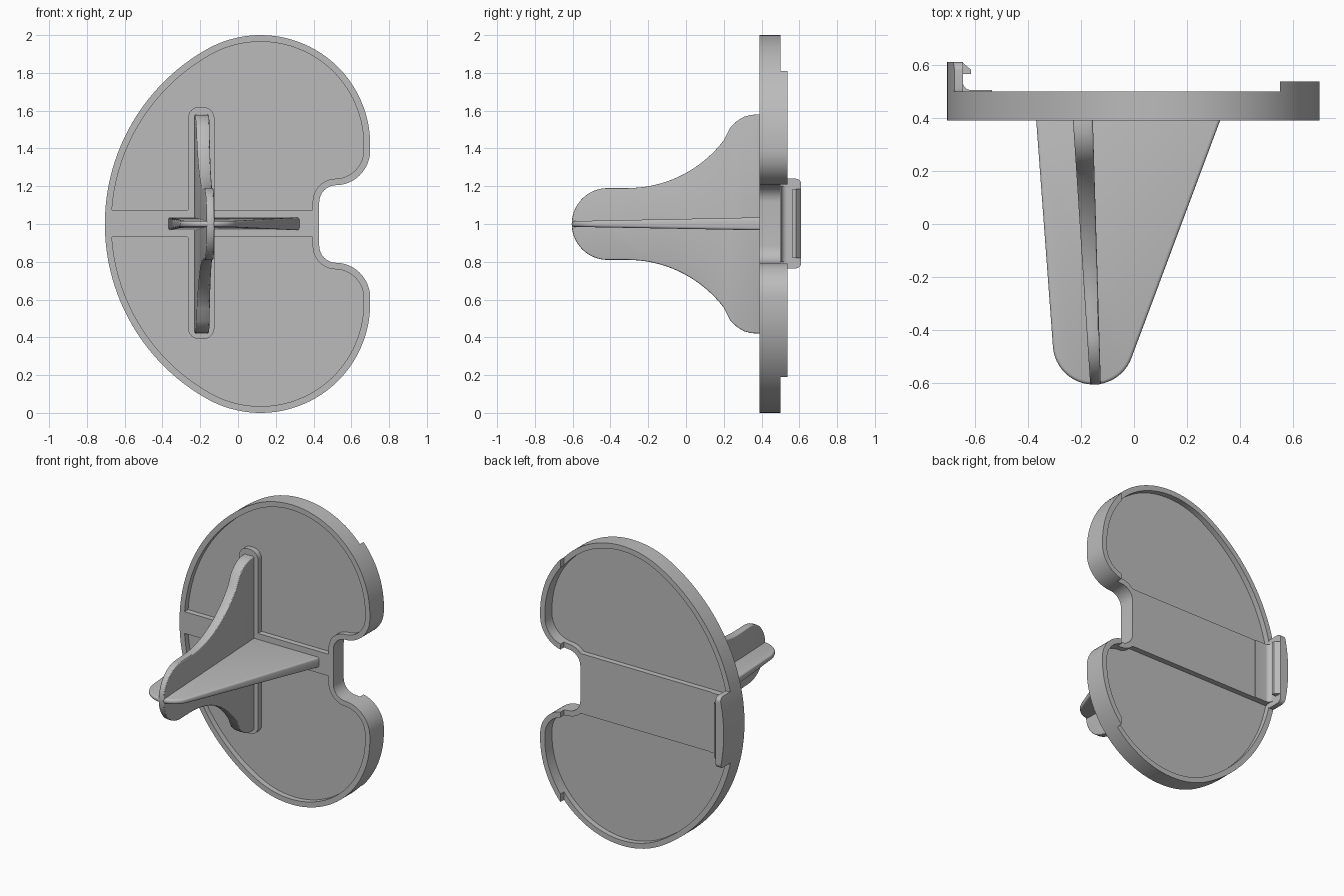
import bpy, bmesh
from math import sin, cos, radians, atan2, degrees, sqrt
from mathutils import Vector

cube = bpy.data.objects.get("Cube")
if cube:
    bpy.data.objects.remove(cube)

grey = bpy.data.materials.new("plain grey")
grey.use_nodes = True
grey.diffuse_color = (0.5, 0.5, 0.5, 1)
grey.node_tree.nodes["Principled BSDF"].inputs["Base Color"].default_value = (0.5, 0.5, 0.5, 1)


def prism(name, points, axis, low, high):
    """Extrude a 2D profile along an axis; the profile uses the other two axes in order."""
    bm = bmesh.new()

    def place(p, h):
        co = list(p)
        co.insert(axis, h)
        return bm.verts.new(co)
    bottom = [place(p, low) for p in points]
    top = [place(p, high) for p in points]
    bm.faces.new(bottom)
    bm.faces.new(top[::-1])
    for i in range(len(points)):
        j = (i + 1) % len(points)
        bm.faces.new((bottom[j], bottom[i], top[i], top[j]))
    bmesh.ops.recalc_face_normals(bm, faces=bm.faces)
    mesh = bpy.data.meshes.new(name)
    bm.to_mesh(mesh)
    bm.free()
    obj = bpy.data.objects.new(name, mesh)
    bpy.context.collection.objects.link(obj)
    mesh.materials.append(grey)
    return obj


def box(name, x, y, z):
    return prism(name, [(x[0], z[0]), (x[1], z[0]), (x[1], z[1]), (x[0], z[1])], 1, *y)


def apply(obj, mod):
    bpy.context.view_layer.objects.active = obj
    bpy.ops.object.modifier_apply(modifier=mod.name)


def combine(obj, other, operation="DIFFERENCE", keep=False):
    mod = obj.modifiers.new("cut", "BOOLEAN")
    mod.operation, mod.solver, mod.object = operation, "EXACT", other
    apply(obj, mod)
    if not keep:
        bpy.data.objects.remove(other)


def round_corners(obj, axis, radius, segments=6):
    """Round the sharp edges that run along one axis."""
    bm = bmesh.new()
    bm.from_mesh(obj.data)
    bmesh.ops.remove_doubles(bm, verts=bm.verts, dist=1e-5)
    edges = []
    for e in bm.edges:
        d = (e.verts[0].co - e.verts[1].co).normalized()
        if abs(d[axis]) > 0.99 and e.calc_face_angle(0) > radians(35):
            edges.append(e)
    bmesh.ops.bevel(bm, geom=edges, offset=radius, segments=segments,
                    profile=0.5, affect="EDGES", clamp_overlap=True)
    bm.to_mesh(obj.data)
    bm.free()


def smooth(obj):
    bpy.ops.object.select_all(action="DESELECT")
    obj.select_set(True)
    bpy.context.view_layer.objects.active = obj
    bpy.ops.object.shade_smooth_by_angle(angle=radians(30))


def arc(cx, cz, r, start, end, n):
    return [(cx + r * cos(radians(start + (end - start) * i / n)),
             cz + r * sin(radians(start + (end - start) * i / n))) for i in range(n + 1)]


def outline(d):
    """Kidney-shaped outline, moved inward by d."""
    join = degrees(atan2(0.42, 0.12 - 0.3576))
    upper = arc(0.52, 1.115, 0.09 + d, 180, 90, 10)            # notch fillet
    upper += arc(0.515, 1.39, 0.185 - d, -90, 0, 12)           # lobe corner
    upper += arc(0.12, 1.42, 0.58 - d, 0, join, 36)            # top of the lobe
    upper += arc(0.3576, 1.0, 1.0626 - d, join, 180, 30)[1:]   # long side
    lower = [(x, 2 - z) for x, z in upper[-2::-1]]
    return upper + lower


FRONT, BACK, LIP, RIM = 0.39, 0.50, 0.538, 0.035

# Plate, with a taller lip beside the notch
plate = prism("plate", outline(0), 1, FRONT, LIP)
combine(plate, box("trim", (-1, 0.55), (BACK, 0.7), (-0.5, 2.5)))

# Front pockets, leaving a rim, a band and a strip under the fins
pocket = prism("front_pocket", outline(RIM), 1, 0.3, FRONT + 0.037)
combine(pocket, box("front_band", (-1, 1), (0.2, 0.6), (0.93, 1.075)))
strip = box("front_strip", (-0.265, -0.125), (0.2, 0.6), (0.39, 1.62))
round_corners(strip, 1, 0.06)
combine(pocket, strip)
round_corners(pocket, 1, 0.035)
combine(plate, pocket)

# Back pockets, leaving a rim and a wide band
pocket = prism("back_pocket", outline(RIM), 1, BACK - 0.037, 0.7)
combine(pocket, box("back_band", (-1, 1), (0.3, 0.9), (0.8, 1.2)))
round_corners(pocket, 1, 0.025)
combine(plate, pocket)
smooth(plate)

# Catch on the narrow side: upright wall, filleted foot and thin pad
foot = [(-0.615 + x, 0.535 + y) for x, y in arc(0, 0, 0.03, 180, 270, 6)]
wall = prism("catch_wall", [(-0.72, 0.48), (-0.72, 0.61), (-0.645, 0.61)] + foot
             + [(-0.535, 0.505), (-0.535, 0.48)], 2, 0.8, 1.2)
ends = prism("catch_ends", [(-0.72, 0.48), (-0.72, 0.61), (-0.645, 0.61), (-0.645, 0.48)],
             2, 0.765, 1.24)
round_corners(ends, 0, 0.03)
combine(wall, ends, "UNION")
hook = prism("catch_hook", [(-0.66, 0.565), (-0.66, 0.608), (-0.645, 0.608),
                            (-0.615, 0.582), (-0.615, 0.565)], 2, 0.82, 1.185)
combine(wall, hook, "UNION")
combine(wall, prism("catch_limit", outline(0), 1, 0.45, 0.7), "INTERSECT")
wall.name = "catch"
smooth(wall)


def taper(obj, axis, tip, base):
    """Set the two sides of a fin from (low, high) at its tip and at its base."""
    for v in obj.data.vertices:
        t = (v.co.y + 0.605) / (FRONT + 0.605)
        side = 1 if v.co[axis] > 0 else 0
        v.co[axis] = tip[side] + (base[side] - tip[side]) * t


def finish_fin(obj, width):
    mod = obj.modifiers.new("rounding", "BEVEL")
    mod.width, mod.segments, mod.limit_method = width, 3, "ANGLE"
    mod.angle_limit = radians(50)
    apply(obj, mod)
    smooth(obj)


# Upright fin: round nose, concave flank and rounded shoulder
half = arc(-0.415, 0, 0.19, 180, 90, 14)
half += [(-0.32, 0.19)] + arc(-0.31, 0.83, 0.64, -87, -37, 16)
half += [(0.235, 0.513), (0.27, 0.545), (0.305, 0.567), (0.345, 0.578), (0.41, 0.58)]
profile = [(y, 1 + h) for y, h in half] + [(y, 1 - h) for y, h in half[:0:-1]]
upright = prism("upright_fin", profile, 0, -1, 1)
taper(upright, 0, (-0.165, -0.125), (-0.23, -0.155))
finish_fin(upright, 0.008)

# Level fin: slanted blade with a round nose
nose = arc(-0.153, -0.452, 0.153, 184, 340, 22)
level = prism("level_fin", [(-0.37, 0.41)] + nose + [(0.332, 0.41)], 2, -1, 1)
taper(level, 2, (0.985, 1.015), (0.967, 1.035))
finish_fin(level, 0.012)
